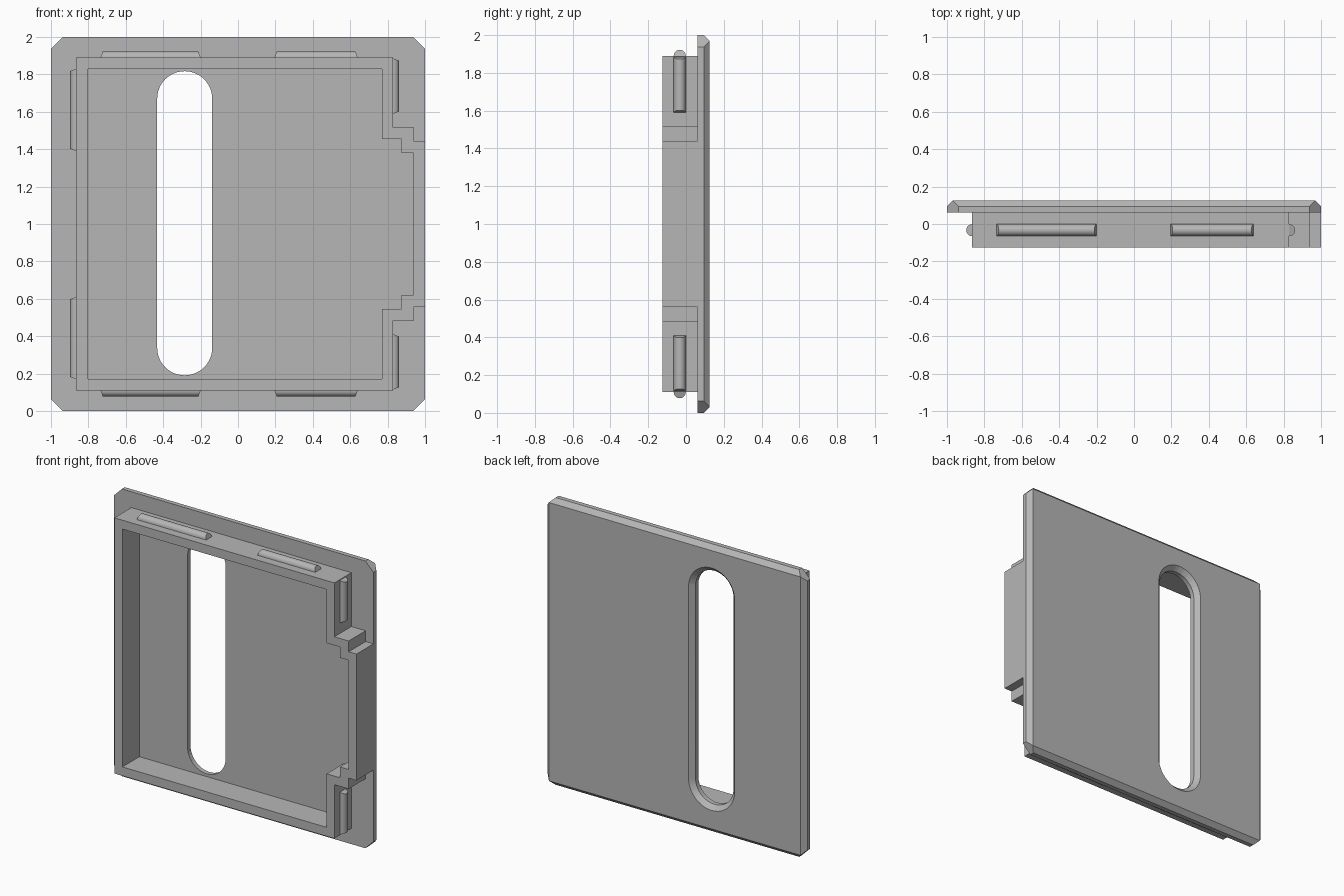
import bpy, bmesh
from math import sin, cos, pi

cube = bpy.data.objects.get("Cube")
if cube:
    bpy.data.objects.remove(cube, do_unlink=True)

grey = bpy.data.materials.new("plain grey")
grey.use_nodes = True
colour = (0.47, 0.47, 0.47, 1)
grey.diffuse_color = colour
grey.node_tree.nodes["Principled BSDF"].inputs["Base Color"].default_value = colour

FRONT, SEAM, BACK = -0.125, 0.062, 0.125
EDGE = 0.031  # chamfer of the back edges


def loft(name, rings, closed=False):
    """Skin a list of equal rings; cap the ends, or join last to first."""
    bm = bmesh.new()
    loops = [[bm.verts.new(p) for p in ring] for ring in rings]
    n = len(loops[0])
    for a, b in zip(loops, loops[1:] + loops[:1] if closed else loops[1:]):
        for i in range(n):
            j = (i + 1) % n
            bm.faces.new((a[i], a[j], b[j], b[i]))
    if not closed:
        bm.faces.new(loops[0])
        bm.faces.new(loops[-1])
    bmesh.ops.remove_doubles(bm, verts=bm.verts, dist=1e-5)
    bmesh.ops.recalc_face_normals(bm, faces=bm.faces)
    mesh = bpy.data.meshes.new(name)
    bm.to_mesh(mesh)
    bm.free()
    mesh.materials.append(grey)
    obj = bpy.data.objects.new(name, mesh)
    bpy.context.collection.objects.link(obj)
    return obj


def smooth(obj):
    bpy.ops.object.select_all(action='DESELECT')
    obj.select_set(True)
    bpy.context.view_layer.objects.active = obj
    bpy.ops.object.shade_smooth_by_angle()


# Cover plate: cut corners, chamfered back edges meeting at a square back
def cut_square(y, half, cut):
    pts = []
    for sx, sz in ((1, 1), (-1, 1), (-1, -1), (1, -1)):
        pair = [(sx * half, y, 1 + sz * (half - cut)),
                (sx * (half - cut), y, 1 + sz * half)]
        pts += pair if sx == sz else pair[::-1]
    return pts


plate = loft("cover_plate", [cut_square(SEAM, 1, 2 * EDGE),
                             cut_square(BACK - EDGE, 1, 2 * EDGE),
                             cut_square(BACK, 1 - EDGE, 0)])


# Rounded slot, flared towards the back
def slot_ring(y, r, steps=24):
    pts = []
    for start, z in ((0, 1.67), (pi, 0.338)):
        for i in range(steps + 1):
            a = start + pi * i / steps
            pts.append((-0.285 + r * cos(a), y, z + r * sin(a)))
    return pts


R, OVER = 0.147, 0.02
cutter = loft("slot_cutter", [slot_ring(SEAM - OVER, R),
                              slot_ring(BACK - EDGE, R),
                              slot_ring(BACK + OVER, R + EDGE + OVER)])
cutter.hide_render = True
cut = plate.modifiers.new("slot", 'BOOLEAN')
cut.operation = 'DIFFERENCE'
cut.solver = 'EXACT'
cut.object = cutter
smooth(plate)
bpy.ops.object.modifier_apply(modifier=cut.name)
bpy.data.objects.remove(cutter, do_unlink=True)
smooth(plate)


# Raised frame with a stepped bay on the left side, symmetric about mid height
def frame_ring(y, half):
    full = half + [(x, 2 - z) for x, z in reversed(half)]
    return [(x, y, z) for x, z in full]


outer = [(-0.865, 0.11), (0.83, 0.11), (0.83, 0.485),
         (0.94, 0.485), (0.94, 0.56), (1, 0.56)]
inner = [(-0.803, 0.172), (0.77, 0.172), (0.77, 0.545),
         (0.873, 0.545), (0.873, 0.62), (0.938, 0.62)]
loft("frame", [frame_ring(FRONT, outer), frame_ring(SEAM, outer),
               frame_ring(SEAM, inner), frame_ring(FRONT, inner)], closed=True)


# Snap ridges: half-round bars with slightly slanted ends
def ridge(name, place, a, b, r=0.032, slant=0.012, steps=12):
    rings = []
    for end, way in ((a, 1), (b, -1)):
        ring = []
        for i in range(steps + 1):
            t = pi * i / steps
            out = r * sin(t)
            x, z = place(end + way * slant * sin(t), out)
            ring.append((x, -0.033 + r * cos(t), z))
        rings.append(ring)
    smooth(loft(name, rings))


for a, b, side in ((-0.735, -0.2, "right"), (0.195, 0.64, "left")):
    ridge("top_ridge_" + side, lambda s, o: (s, 1.89 + o), a, b)
    ridge("bottom_ridge_" + side, lambda s, o: (s, 0.11 - o), a, b)
for name, flip in (("lower", lambda z: z), ("upper", lambda z: 2 - z)):
    ridge("right_ridge_" + name, lambda s, o: (-0.865 - o, flip(s)), 0.17, 0.61)
    ridge("left_ridge_" + name, lambda s, o: (0.83 + o, flip(s)), 0.115, 0.41)
